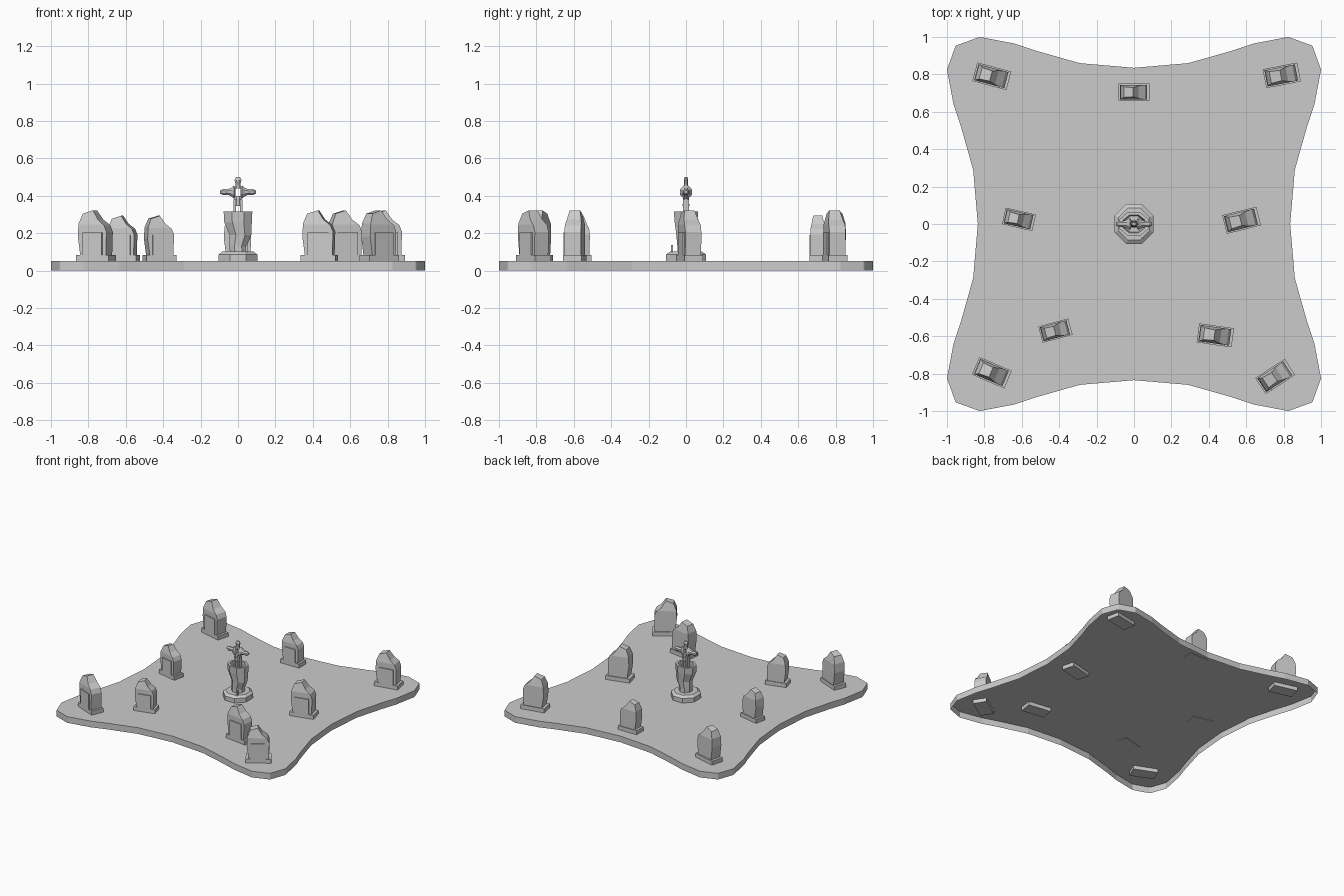
import bpy, bmesh
from math import sin, cos, pi, radians
from mathutils import Matrix, Vector

if "Cube" in bpy.data.objects:
    bpy.data.objects.remove(bpy.data.objects["Cube"])


def finish(bm, name, matrix=None, recalc=True):
    if recalc:
        bmesh.ops.recalc_face_normals(bm, faces=bm.faces)
    me = bpy.data.meshes.new(name)
    bm.to_mesh(me)
    bm.free()
    ob = bpy.data.objects.new(name, me)
    bpy.context.collection.objects.link(ob)
    if matrix:
        ob.matrix_world = matrix
    return ob


def loft(name, rings, sides=8, matrix=None, cap_start=True, cap_end=True):
    """Rings of (z, rx, ry, dx), joined along z."""
    bm = bmesh.new()
    rows = []
    for z, rx, ry, dx in rings:
        rows.append([bm.verts.new((dx + rx * cos(2 * pi * (i + .5) / sides),
                                   ry * sin(2 * pi * (i + .5) / sides), z))
                     for i in range(sides)])
    for a, b in zip(rows, rows[1:]):
        for i in range(sides):
            j = (i + 1) % sides
            bm.faces.new((a[i], a[j], b[j], b[i]))
    if cap_start:
        bm.faces.new(rows[0][::-1])
    if cap_end:
        bm.faces.new(rows[-1])
    return finish(bm, name, matrix)


def box(name, size, loc, matrix=Matrix()):
    bm = bmesh.new()
    bmesh.ops.create_cube(bm, size=1)
    bmesh.ops.scale(bm, vec=size, verts=bm.verts)
    bmesh.ops.translate(bm, vec=loc, verts=bm.verts)
    return finish(bm, name, matrix)


# ground plate: pulled-in sides, open underneath
half = [(0, .835), (.29, .86), (.52, .925), (.64, .965), (.825, 1.0), (.95, .955)]
quarter = half + [(y, x) for x, y in half[:0:-1]]
outline = []
for k in range(4):
    r = Matrix.Rotation(-k * pi / 2, 2)
    outline += [r @ Vector(p) for p in quarter]
bm = bmesh.new()
low = [bm.verts.new((p.x, p.y, 0)) for p in outline]
top = [bm.verts.new((p.x, p.y, .05)) for p in outline]
bm.faces.new(top[::-1])
for i in range(len(low)):
    j = (i + 1) % len(low)
    bm.faces.new((low[j], low[i], top[i], top[j]))
finish(bm, "ground_plate", recalc=False)

# gravestone: broken-topped slab on a plinth with a raised front panel
PROFILE = [(-.072, 0), (-.086, .10), (-.082, .17), (-.062, .222), (-.005, .24),
           (.028, .19), (.066, .16), (.08, .125), (.076, 0)]


def gravestone(x, y, angle, large):
    s = 1 if large else .88
    m = (Matrix.Translation((x, y, .082)) @ Matrix.Rotation(radians(angle), 4, 'Z')
         @ Matrix.Scale(s, 4))
    depth = .062 if large else .04
    box("gravestone_plinth", (.188, .102, depth), (0, 0, -depth / 2), m)
    bm = bmesh.new()
    f = bm.faces.new([bm.verts.new((px, -.044, pz)) for px, pz in PROFILE])
    ext = bmesh.ops.extrude_face_region(bm, geom=[f])
    bmesh.ops.translate(bm, vec=(0, .088, 0),
                        verts=[v for v in ext["geom"] if isinstance(v, bmesh.types.BMVert)])
    if f.is_valid and len(bm.faces) == len(PROFILE) + 1:
        bm.faces.new([v for v in f.verts])
    # sloped upper front and back
    for side in (-1, 1):
        bmesh.ops.bisect_plane(bm, geom=bm.verts[:] + bm.edges[:] + bm.faces[:],
                               plane_co=(0, side * .044, .165),
                               plane_no=(0, side * .07, .015), clear_outer=True)
        bmesh.ops.holes_fill(bm, edges=bm.edges, sides=0)
    finish(bm, "gravestone_slab", m)
    box("gravestone_panel", (.112, .02, .122), (0, -.042, .061), m)


for stone in [(-.76, .79, -15, True), (0, .705, 0, False), (.79, .795, 11, True),
              (-.615, .025, -13, False), (.575, .02, 14, True), (-.42, -.57, 15, False),
              (.435, -.595, -8, True), (-.76, -.795, -23, True), (.755, -.815, 33, True)]:
    gravestone(*stone)

# monument: octagonal foot, crooked hollow-topped column
R = 1 / cos(pi / 8)
loft("monument_foot", [(.05, .103 * R, .107 * R, 0), (.086, .103 * R, .107 * R, 0),
                       (.102, .083 * R, .085 * R, 0)])
loft("monument_column", [(.1, .05, .05, .003), (.13, .05, .05, .0), (.19, .063, .056, .013),
                         (.26, .08, .066, 0), (.315, .083, .07, 0),
                         (.315, .064, .052, 0), (.275, .055, .045, 0)])
box("offering", (.012, .012, .04), (.045, -.075, .118))

# cross: flared arms on both sides, two-legged stem, head and open centre
for side in (-1, 1):
    m = Matrix.Translation((0, 0, .42)) @ Matrix.Rotation(side * pi / 2, 4, 'Y')
    loft("cross_arm", [(.014, .024, .022, 0), (.022, .037, .036, 0), (.035, .025, .025, 0),
                       (.055, .016, .018, 0), (.08, .018, .018, 0), (.095, .009, .009, 0)],
         matrix=m)
    box("cross_leg", (.014, .03, .11), (side * .017, 0, .325))
loft("cross_stem", [(.345, .026, .02, 0), (.365, .018, .018, 0), (.385, .022, .018, 0),
                    (.40, .016, .013, 0)])
loft("cross_head", [(.44, .02, .016, 0), (.46, .014, .011, 0), (.485, .02, .013, 0),
                    (.50, .012, .008, 0)])
